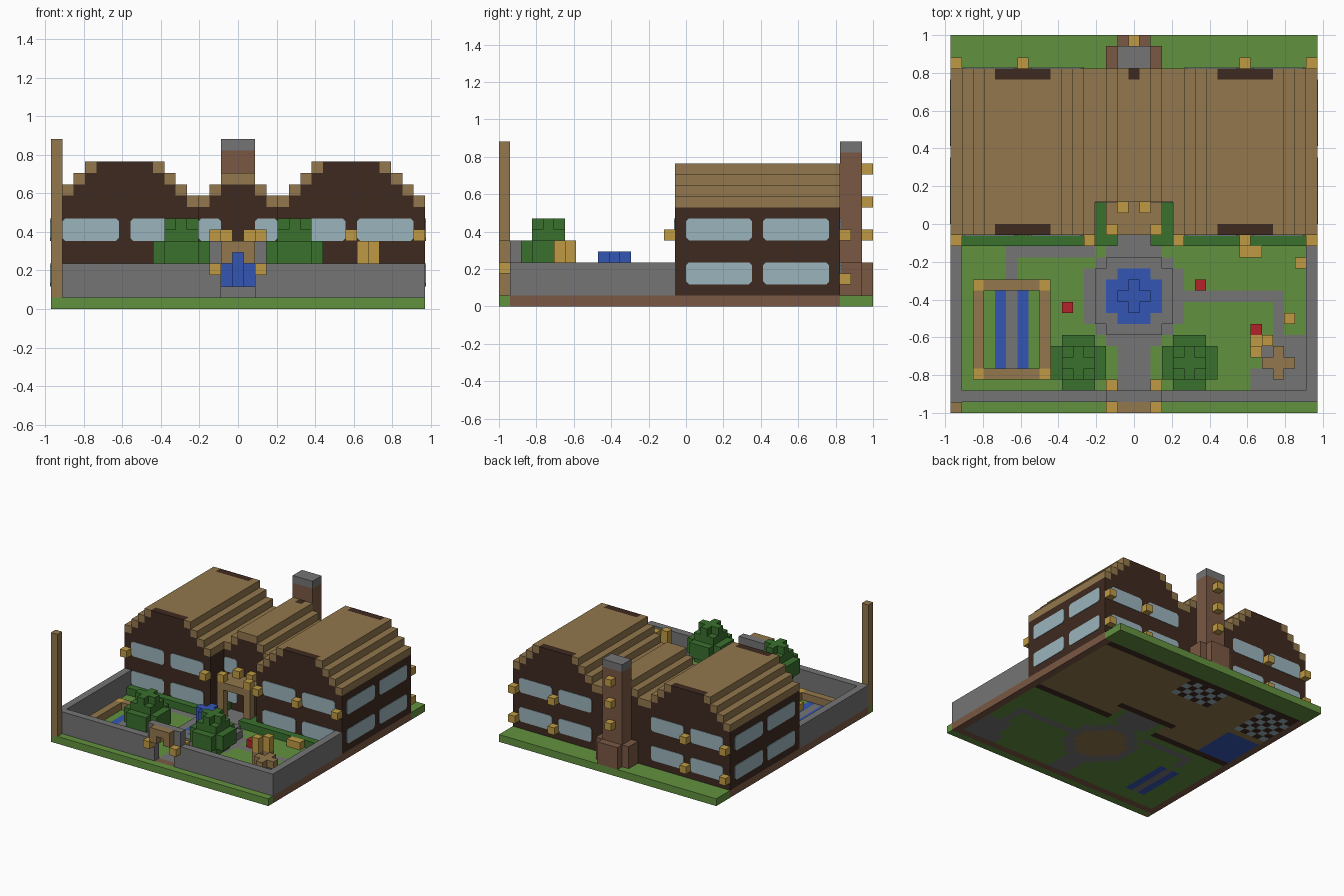
import bpy, bmesh
from mathutils import Matrix, Vector

if "Cube" in bpy.data.objects:
    bpy.data.objects.remove(bpy.data.objects["Cube"], do_unlink=True)

U = 2 / 34          # edge of one block
NX, NY = 33, 34     # blocks across and deep
MID = 16            # middle column
COLOURS = {
    "grass": "62913f", "leaf": "3a702d", "stone": "757575", "planks": "92774d",
    "dark_wood": "3f2a20", "brick": "7a5843", "gold": "bf9a44", "water": "3456b5",
    "red": "b32228", "glass": "9ab4bc"}


def linear(hexa):
    srgb = [int(hexa[n:n + 2], 16) / 255 for n in (0, 2, 4)]
    return [c / 12.92 if c < 0.04 else ((c + 0.055) / 1.055) ** 2.4 for c in srgb] + [1]


MATS = {}
for name, hexa in COLOURS.items():
    m = bpy.data.materials.new(name)
    m.use_nodes = True
    m.diffuse_color = linear(hexa)
    m.node_tree.nodes["Principled BSDF"].inputs["Base Color"].default_value = linear(hexa)
    MATS[name] = m


def add_box(bm, i0, i1, j0, j1, k0, k1):
    """Box spanning block coordinates, returns its vertices."""
    size = Vector((i1 - i0, j1 - j0, k1 - k0)) * U
    mid = Vector(((i0 + i1 - NX) / 2, (j0 + j1 - NY) / 2, (k0 + k1) / 2)) * U
    mat = Matrix.Translation(mid) @ Matrix.Diagonal((*size, 1))
    return bmesh.ops.create_cube(bm, size=1, matrix=mat)["verts"]


def finish(bm, name, *mats):
    me = bpy.data.meshes.new(name)
    bm.to_mesh(me)
    bm.free()
    for m in mats:
        me.materials.append(MATS[m])
    ob = bpy.data.objects.new(name, me)
    bpy.context.collection.objects.link(ob)


def blocks(name, mat, boxes):
    bm = bmesh.new()
    for b in boxes:
        add_box(bm, *b)
    finish(bm, name, mat)


def cubes(name, mat, cells):
    blocks(name, mat, [(i, i + 1, j, j + 1, k, k + 1) for i, j, k in cells])


def mirror(i):
    return 2 * MID - i


# ground: one layer of blocks, coloured by area
FLOWERS = [(10, 9), (22, 11), (27, 7)]


def ground_colour(i, j):
    ring = (i - MID) ** 2 + (j - 10) ** 2
    if j == 0 or j > 30:
        return "grass"
    if i in (0, NX - 1) or j == 1:
        return "brick"
    if j >= 16:
        if 13 <= i <= 19 and j < 19:
            return "stone" if 14 <= i <= 18 else "grass"
        if j in (16, 30) or (j == 19 and 12 <= i <= 20):
            return "dark_wood"
        if i < 6 and 17 <= j < 23:
            return "water"
        if (i < 6 and j >= 24) or (12 <= i < 18 and 26 <= j < 30):
            return "glass" if (i + j) % 2 else "dark_wood"
        return "planks"
    if ring <= 10:
        return "planks"
    if ring <= 20 or abs(i - MID) <= 1:
        return "stone"
    if 3 <= i <= 7 and 4 <= j <= 10:
        return {4: "water", 5: "stone", 6: "water"}.get(i, "grass")
    if (j == 14 and 5 <= i < 13) or (i == 5 and j in (12, 13)):
        return "stone"
    if (j == 10 and 20 < i < 30) or (i == 29 and 7 <= j < 10):
        return "stone"
    if i >= 27 and j < 7 and (i >= 29 or j < 4 or i == 28):
        return "stone"
    return "grass"


names = list(COLOURS)
bm = bmesh.new()
for j in range(NY):
    start = 0
    for i in range(1, NX + 1):
        if i == NX or ground_colour(i, j) != ground_colour(start, j):
            verts = add_box(bm, start, i, j, j + 1, 0, 1)
            for f in {f for v in verts for f in v.link_faces}:
                f.material_index = names.index(ground_colour(start, j))
            start = i
finish(bm, "ground", *names)

# house body and stepped roof, column by column
HALF = [12, 12, 11, 10, 10, 11, 12] + [13] * 7 + [12, 11, 10]
body, roof = [], []
for i in range(NX):
    top = HALF[abs(i - MID)]
    front = 19 if 13 <= i <= 19 else 16
    body.append((i, i + 1, front, 31, 1, top - 1))
    if 24 <= MID + abs(i - MID) <= 28:       # gable walls rise through the roof
        roof.append((i, i + 1, 17, 30, top - 1, top))
        body += [(i, i + 1, j, j + 1, top - 1, top) for j in (16, 30)]
    elif i == MID:
        roof.append((i, i + 1, front, 30, top - 1, top))
        body.append((i, i + 1, 30, 31, top - 1, top))
    else:
        roof.append((i, i + 1, front, 31, top - 1, top))
blocks("house_walls", "dark_wood", body)
blocks("stepped_roof", "planks", roof)


# windows: thin plates with cut corners
def pane(bm, along, a0, a1, plane, k0, k1):
    t = 0.07
    if along == "x":
        verts = add_box(bm, a0, a1, plane - t, plane + t, k0, k1)
    else:
        verts = add_box(bm, plane - t, plane + t, a0, a1, k0, k1)
    axis = 1 if along == "x" else 0
    edges = {e for v in verts for e in v.link_edges
             if abs(e.verts[0].co[axis] - e.verts[1].co[axis]) > 0.001}
    bmesh.ops.bevel(bm, geom=list(edges), offset=0.016, segments=1, affect="EDGES")


bm = bmesh.new()
for k in (2, 6):
    for a in (1, 7, 21, 27):
        for plane in (16, 31):
            pane(bm, "x", a, a + 5, plane, k, k + 2)
    for plane in (0, NX):
        for a in (17, 24):
            pane(bm, "y", a, a + 6, plane, k, k + 2)
    for a in (13, 18):
        pane(bm, "x", a, a + 2, 19, k, k + 2)
finish(bm, "windows", "glass")

# chimney
blocks("chimney", "brick", [(15, 18, 31, 33, 1, 14), (14, 19, 31, 33, 1, 4), (15, 18, 33, 34, 1, 4)])
blocks("chimney_cap", "stone", [(15, 18, 31, 33, 14, 15)])

# porch
blocks("porch", "planks", [(14, 19, 16, 19, 5, 6), (14, 15, 16, 17, 1, 5), (18, 19, 16, 17, 1, 5)])

# lanterns on the walls, chimney, porch and gate
lamps = [(i, 31, k) for i in (0, 6, 26, 32) for k in (2, 6)]
lamps += [(i, 15, 6) for i in (0, 12, 20, 26, 32)]
lamps += [(MID, 33, k) for k in (6, 9, 12)]
lamps += [(i, j, 6) for i, j in ((15, 18), (17, 18), (14, 16), (18, 16))]
lamps += [(i, j, 3) for i in (14, 18) for j in (0, 2)]
cubes("lanterns", "gold", lamps)

# garden wall, gate and corner pole
blocks("garden_wall", "stone", [(0, 1, 1, 16, 1, 4), (32, 33, 1, 16, 1, 4),
                                (1, 15, 1, 2, 1, 4), (18, 32, 1, 2, 1, 4)])
blocks("gate_posts", "stone", [(14, 15, 1, 2, 4, 6), (18, 19, 1, 2, 4, 6), (15, 18, 1, 2, 5, 6)])
cubes("gate_arch", "planks", [(15, 0, 4), (15, 0, 5), (16, 0, 5), (17, 0, 5), (17, 0, 4)])
blocks("corner_pole", "planks", [(0, 1, 0, 1, 0, 15)])

# hedges in front of the house
blocks("hedges", "leaf", [(1, 15, 15, 16, 1, 2), (18, 32, 15, 16, 1, 2),
                          (13, 14, 16, 19, 1, 2), (19, 20, 16, 19, 1, 2)])

# fountain
disc = [(x, y) for x in range(-3, 4) for y in range(-3, 4) if x * x + y * y <= 13]
cubes("fountain_rim", "stone", [(MID + x, 10 + y, 1) for x, y in disc if x * x + y * y > 5])
cubes("fountain_pool", "water", [(MID + x, 10 + y, 1) for x, y in disc if x * x + y * y <= 5])
blocks("fountain_jet", "water", [(15, 18, 10, 11, 2, 5), (16, 17, 9, 12, 2, 5)])

# two trees
for side, i in (("right", 11), ("left", mirror(11))):
    blocks(side + "_tree_trunk", "dark_wood", [(i, i + 1, 4, 5, 1, 4)])
    blocks(side + "_tree_leaves", "leaf", [
        (i - 2, i + 3, 3, 6, 4, 6), (i - 1, i + 2, 2, 7, 4, 6),
        (i - 1, i + 2, 3, 6, 6, 7), (i - 1, i + 2, 4, 5, 7, 8), (i, i + 1, 3, 6, 7, 8),
        (i - 1, i + 2, 3, 6, 3, 4)])

# planting bed
blocks("bed_frame", "planks", [(2, 3, 4, 11, 1, 2), (8, 9, 4, 11, 1, 2),
                               (3, 8, 3, 4, 1, 2), (3, 8, 11, 12, 1, 2)])
cubes("bed_corners", "gold", [(i, j, 1) for i in (2, 8) for j in (3, 11)])

# garden seat corner and small details
blocks("garden_table", "planks", [(28, 31, 4, 5, 3, 4), (29, 30, 3, 6, 3, 4), (29, 30, 4, 5, 1, 3),
                                  (27, 28, 5, 6, 1, 4), (28, 29, 6, 7, 1, 4)])
cubes("garden_lamps", "gold", [(27, 5, 4), (27, 5, 5), (28, 6, 4), (28, 6, 5), (27, 6, 1),
                               (31, 13, 1), (30, 8, 1), (26, 14, 1), (27, 14, 1)])
cubes("flowers", "red", [(i, j, 1) for i, j in FLOWERS])
